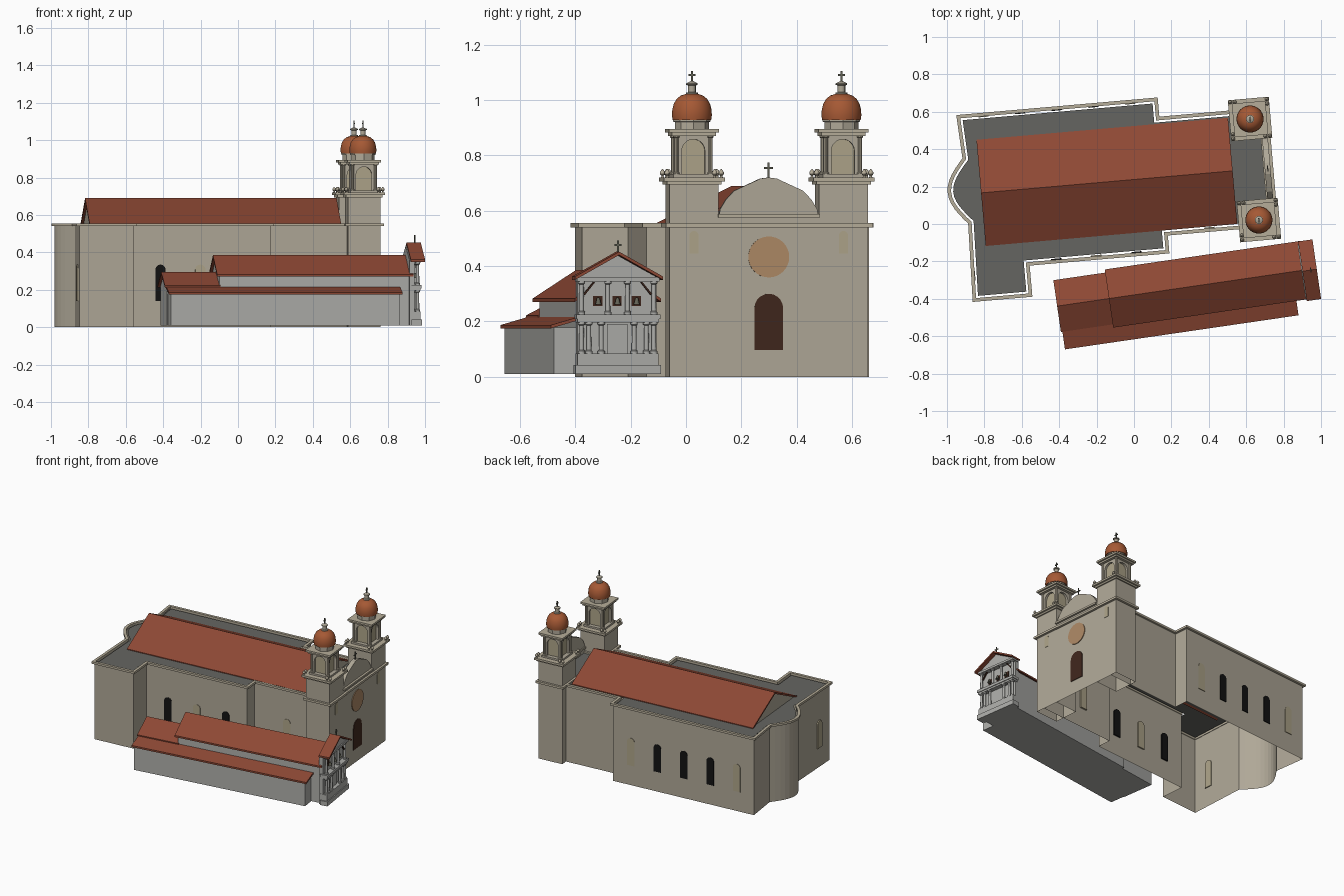
import bpy, bmesh
from math import sin, cos, pi, radians
from mathutils import Matrix, Vector

if "Cube" in bpy.data.objects:
    bpy.data.objects.remove(bpy.data.objects["Cube"])

CH = Matrix.Rotation(radians(5), 4, 'Z')      # church frame
AN = Matrix.Rotation(radians(8.3), 4, 'Z')    # side wing frame
COL = dict(stone=(.43, .39, .31), trim=(.47, .42, .32), grey=(.42, .42, .40), tile=(.27, .065, .035),
           dome=(.38, .10, .035), deck=(.13, .13, .12), black=(.006, .006, .006),
           tan=(.42, .25, .13), cream=(.42, .37, .25), wood=(.05, .02, .012), metal=(.12, .12, .09))
MAT = {}
for k, c in COL.items():
    MAT[k] = bpy.data.materials.new(k)
    MAT[k].diffuse_color = (*c, 1)


def mesh(name, verts, faces, mat, M, smooth=False):
    me = bpy.data.meshes.new(name)
    me.from_pydata([M @ Vector(v) for v in verts], [], faces)
    bm = bmesh.new()
    bm.from_mesh(me)
    bmesh.ops.recalc_face_normals(bm, faces=bm.faces)
    bm.to_mesh(me)
    bm.free()
    me.materials.append(MAT[mat])
    ob = bpy.data.objects.new(name, me)
    bpy.context.collection.objects.link(ob)
    if smooth:
        bpy.ops.object.select_all(action='DESELECT')
        ob.select_set(True)
        bpy.context.view_layer.objects.active = ob
        bpy.ops.object.shade_smooth_by_angle(angle=radians(35))
    return ob


def prism(name, pts, a, b, axis, mat, M, caps=True):
    """Extrude a 2D outline from a to b along an axis."""
    put = {'x': lambda p, t: (t, p[0], p[1]), 'y': lambda p, t: (p[0], t, p[1]),
           'z': lambda p, t: (p[0], p[1], t)}[axis]
    n = len(pts)
    faces = [(i, (i + 1) % n, n + (i + 1) % n, n + i) for i in range(n)]
    if caps:
        faces += [tuple(range(n))[::-1], tuple(range(n, 2 * n))]
    return mesh(name, [put(p, a) for p in pts] + [put(p, b) for p in pts], faces, mat, M)


def rect(x0, x1, y0, y1):
    return [(x0, y0), (x1, y0), (x1, y1), (x0, y1)]


def box(name, x0, x1, y0, y1, z0, z1, mat, M, caps=True):
    return prism(name, rect(x0, x1, y0, y1), z0, z1, 'z', mat, M, caps)


def arch(c, w, z0, z1, n=10):
    r = w / 2
    return [(c - r, z0)] + [(c - r * cos(pi * i / n), z1 - r + r * sin(pi * i / n)) for i in range(n + 1)] + [(c + r, z0)]


def lathe(name, prof, mat, M, n=24, smooth=True):
    verts = [(r * cos(2 * pi * j / n), r * sin(2 * pi * j / n), z) for r, z in prof for j in range(n)]
    faces = [(i * n + j, i * n + (j + 1) % n, (i + 1) * n + (j + 1) % n, (i + 1) * n + j)
             for i in range(len(prof) - 1) for j in range(n)]
    faces += [tuple(range(n))[::-1], tuple(range(len(verts) - n, len(verts)))]
    return mesh(name, verts, faces, mat, M, smooth)


def offset(pts, d):
    """Grow a counter-clockwise outline outward by d."""
    out = []
    for i, p in enumerate(pts):
        p = Vector(p)
        e1 = (p - Vector(pts[i - 1])).normalized()
        e2 = (Vector(pts[(i + 1) % len(pts)]) - p).normalized()
        n1, n2 = Vector((e1.y, -e1.x)), Vector((e2.y, -e2.x))
        out.append(tuple(p + (n1 + n2) * d / (1 + n1.dot(n2))))
    return out


def ring(name, outer, inner, z0, z1, mat, M):
    n = len(outer)
    verts = [(*p, z) for o, z in ((outer, z0), (outer, z1), (inner, z1), (inner, z0)) for p in o]
    faces = [(k * n + i, k * n + (i + 1) % n, (k + 1) % 4 * n + (i + 1) % n, (k + 1) % 4 * n + i)
             for k in range(4) for i in range(n)]
    return mesh(name, verts, faces, mat, M)


def gable_roof(name, x0, x1, c, h, z0, z1, t, M):
    pts = [(c - h, z0), (c, z1), (c + h, z0), (c + h, z0 - t), (c, z1 - t), (c - h, z0 - t)]
    return prism(name, pts, x0, x1, 'x', 'tile', M)


def cross(name, z, h, M):
    box(name + '_post', -.003, .003, -.003, .003, z, z + h, 'metal', M)
    box(name + '_arm', -.003, .003, -h * .27, h * .27, z + h * .6, z + h * .6 + .006, 'metal', M)


def at(M, x, y, z=0):
    return M @ Matrix.Translation((x, y, z))


# church walls, eaves cornice and flat deck
apse = [(-.868 - .095 * sin(pi * i / 12), .085 + .34 * i / 12) for i in range(13)]
plan = [(-.88, .648), (.17, .648), (.17, .545), (.753, .545), (.753, -.062), (.16, -.062),
        (.16, -.158), (-.59, -.158), (-.59, -.325), (-.88, -.325)] + apse
plan.reverse()
prism('church_walls', plan, 0, .55, 'z', 'stone', CH, caps=False)
ring('eaves_cornice', offset(plan, .015), offset(plan, -.004), .54, .555, 'trim', CH)
inner = offset(plan, -.015)
mesh('flat_deck', [(*p, .545) for p in inner], [tuple(range(len(inner)))], 'deck', CH)

# nave roof
gable_roof('nave_roof', -.80, .55, .237, .285, .55, .69, .012, CH)
prism('nave_gable_ends', [(-.03, .545), (.505, .545), (.237, .677)], -.785, .54, 'x', 'stone', CH)

# curved front gable with ledge and cross
half = [(.18, .58), (.176, .605), (.155, .64), (.125, .672), (.095, .686), (.06, .702), (.03, .716)]
prism('front_gable', [(.234 + y, z) for y, z in half] + [(.234, .72)] + [(.234 - y, z) for y, z in half[::-1]],
      .722, .753, 'x', 'stone', CH)
box('front_gable_base', .722, .753, .05, .42, .54, .58, 'stone', CH)
box('front_gable_ledge', .715, .768, .05, .418, .576, .588, 'trim', CH)
cross('front_gable_cross', .715, .06, at(CH, .738, .234))

# front door and round window
prism('front_door', arch(.234, .104, .097, .30), .74, .757, 'x', 'wood', CH)
prism('round_window', [(.234 + .074 * cos(i * pi / 16), .433 + .074 * sin(i * pi / 16)) for i in range(32)],
      .74, .758, 'x', 'tan', CH)

# side windows
for i in range(5):
    u = .036 - .197 * i
    prism('north_window', arch(u, .055, .14, .335), .64, .651, 'y', 'cream' if i in (0, 4) else 'black', CH)
for u, v, m in ((-.43, -.158, 'black'), (-.216, -.158, 'cream'), (.0, -.158, 'black'), (.40, -.062, 'cream')):
    prism('south_window', arch(u, .055, .14, .335), v - .003, v + .01, 'y', m, CH)
prism('west_window', arch(-.2, .055, .14, .335), -.884, -.87, 'x', 'cream', CH)

# twin bell towers
for v in (.505, -.037):
    T = at(CH, .667, v)
    sq = lambda name, h, z0, z1, m, caps=True: box(name, -h, h, -h, h, z0, z1, m, T, caps)
    sq('tower_shaft', .088, 0, .70, 'stone', False)
    ring('tower_eaves_band', rect(-.103, .103, -.103, .103), rect(-.086, .086, -.086, .086), .54, .555, 'trim', T)
    sq('tower_cornice_lower', .098, .695, .706, 'trim')
    sq('tower_cornice_upper', .11, .706, .72, 'trim')
    prism('tower_niche', arch(0, .033, .445, .527), .08, .0905, 'x', 'cream', T)
    sq('belfry_plinth', .074, .72, .732, 'stone')
    sq('belfry_core', .046, .73, .87, 'cream')
    panel = [(-.06, .73)] + arch(0, .084, .73, .858) + [(.06, .73), (.06, .872), (-.06, .872)]
    for k in range(4):
        R = T @ Matrix.Rotation(k * pi / 2, 4, 'Z')
        prism('belfry_arch', panel, .047, .062, 'x', 'stone', R)
        lathe('belfry_column', [(.012, .73), (.012, .737), (.008, .74), (.008, .862), (.012, .866), (.012, .872)],
              'trim', at(R, .062, .062), 10)
        for d in (0, -.024):
            lathe('corner_finial', [(.006, .72), (.004, .726), (.010, .733), (.009, .74), (.002, .75)],
                  'trim', at(R, .098, .098 + d), 10)
    sq('belfry_cornice_lower', .08, .87, .882, 'trim')
    sq('belfry_cornice_upper', .09, .882, .895, 'trim')
    lathe('dome_drum', [(.062, .895), (.062, .92), (.068, .922), (.068, .928)], 'stone', T, 8, False)
    lathe('dome', [(.07, .928), (.0725, .945), (.071, .965), (.066, .985), (.056, 1.003), (.04, 1.016), (.018, 1.023)],
          'dome', T, 32)
    lathe('lantern', [(.022, 1.018), (.022, 1.026), (.014, 1.028), (.014, 1.052), (.021, 1.055), (.021, 1.06), (.004, 1.068)],
          'stone', T, 12)
    cross('tower_cross', 1.06, .045, T)


# side wing: hall, low rear block, lean-to
def house(name, x0, x1, c, h, z0, z1, M):
    pts = [(c - h, .01), (c + h, .01), (c + h, z0), (c, z1), (c - h, z0)]
    prism(name, pts, x0, x1, 'x', 'grey', M)


house('hall_walls', -.175, .86, -.375, .135, .28, .372, AN)
gable_roof('hall_roof', -.19, .87, -.375, .157, .283, .385, .012, AN)
house('rear_block_walls', -.455, -.17, -.375, .12, .222, .283, AN)
gable_roof('rear_block_roof', -.47, -.17, -.375, .14, .222, .295, .01, AN)
box('lean_to_walls', -.45, .785, -.597, -.49, .01, .178, 'grey', AN)
prism('lean_to_roof', [(-.61, .175), (-.61, .187), (-.49, .222), (-.49, .21)], -.462, .80, 'x', 'tile', AN)

# wing porch front
c = -.38
prism('porch_wall', [(c - .145, .01), (c + .145, .01), (c + .145, .36), (c, .435), (c - .145, .36)],
      .85, .878, 'x', 'grey', AN)
gable_roof('porch_roof', .855, .932, c, .161, .362, .452, .012, AN)
prism('porch_pediment', [(c - .145, .358), (c + .145, .358), (c, .438)], .878, .905, 'x', 'grey', AN)
for z0, z1, p, h in ((.01, .042, .915, .156), (.042, .085, .908, .148), (.196, .208, .91, .148),
                     (.208, .226, .915, .153), (.345, .36, .912, .15)):
    box('porch_ledge', .86, p, c - h, c + h, z0, z1, 'grey', AN)
for s in (-1, 1):
    for d in (.06, .105, .132):
        for z0, z1 in ((.085, .197), (.226, .346)):
            if d == .105 and z0 > .2:
                continue
            lathe('porch_column', [(.013, z0), (.013, z0 + .008), (.009, z0 + .012), (.008, z1 - .012),
                                   (.013, z1 - .008), (.013, z1)], 'grey', at(AN, .896, c + s * d * (.6 if d < .1 and z0 > .2 else 1)), 12)
    prism('porch_brace', [(c + s * .125, .30), (c + s * .09, .342), (c + s * .083, .342), (c + s * .12, .295)],
          .89, .90, 'x', 'wood', AN)
box('porch_door', .87, .884, c - .037, c + .037, .085, .19, 'grey', AN)
for d in (-.07, 0, .07):
    box('bell_opening', .87, .880, c + d - .017, c + d + .017, .255, .292, 'wood', AN)
    lathe('bell', [(.012, .262), (.009, .268), (.006, .282), (.002, .287)], 'metal', at(AN, .892, c + d), 12)
cross('porch_cross', .445, .047, at(AN, .90, c))

for m in bpy.data.materials:
    if m.users and not m.is_grease_pencil:
        m.use_nodes = True
        m.node_tree.nodes["Principled BSDF"].inputs["Base Color"].default_value = m.diffuse_color
